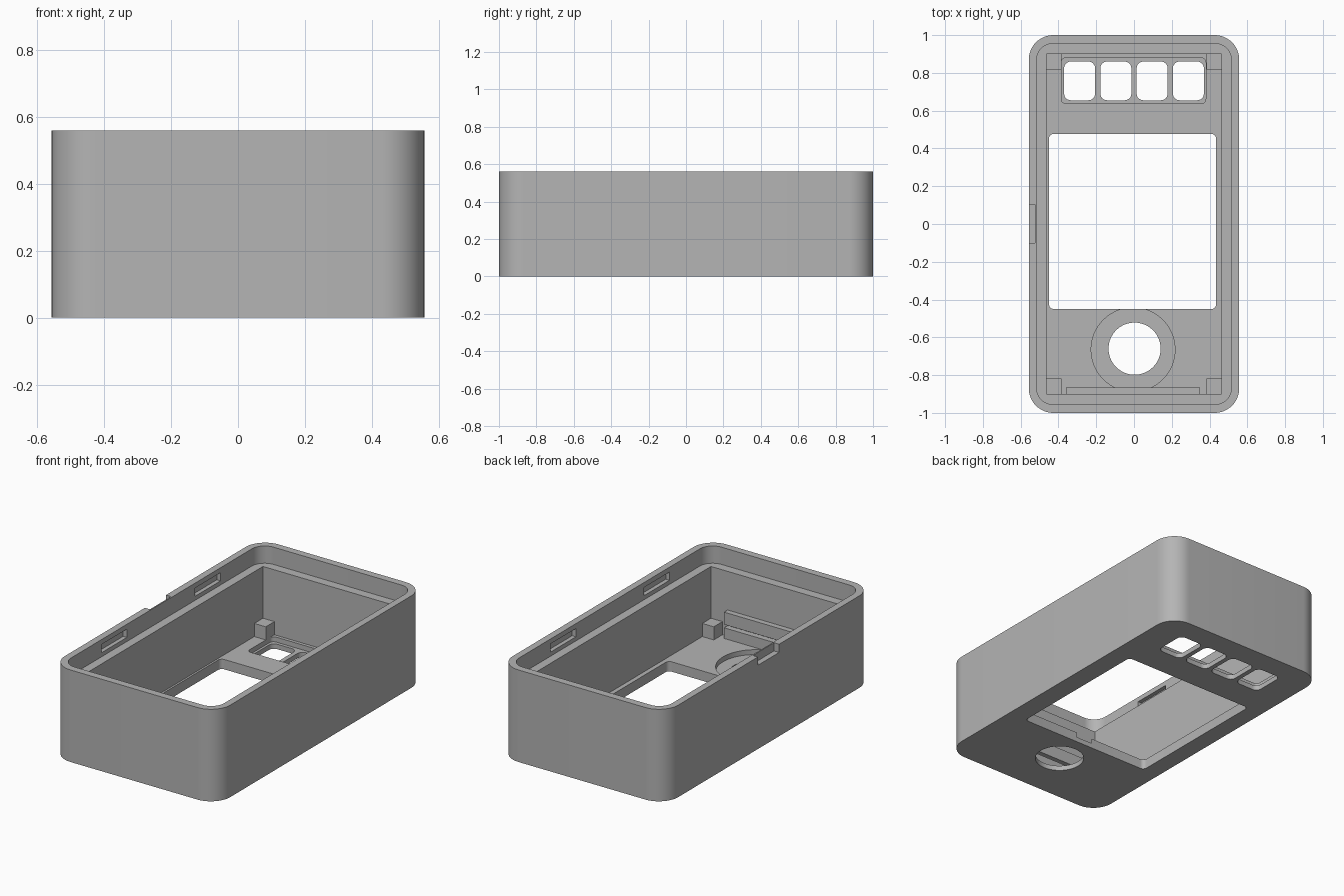
import bpy, bmesh, math

cube = bpy.data.objects.get("Cube")
if cube:
    bpy.data.objects.remove(cube, do_unlink=True)

grey = bpy.data.materials.new("plain grey plastic")
grey.use_nodes = True
colour = (0.46, 0.46, 0.46, 1)
grey.diffuse_color = colour
grey.node_tree.nodes["Principled BSDF"].inputs["Base Color"].default_value = colour

HX, HY, HEIGHT = 0.557, 1.0, 0.56
FLOOR, LEDGE, POCKET = 0.06, 0.455, 0.03
ABOVE = HEIGHT + 0.1


def outline(x0, x1, y0, y1, r, steps):
    """Rounded rectangle, counter-clockwise."""
    if r == 0:
        return [(x0, y0), (x1, y0), (x1, y1), (x0, y1)]
    corners = [(x1 - r, y1 - r), (x0 + r, y1 - r), (x0 + r, y0 + r), (x1 - r, y0 + r)]
    return [(cx + r * math.cos(a), cy + r * math.sin(a))
            for q, (cx, cy) in enumerate(corners)
            for a in [(q + i / steps) * math.pi / 2 for i in range(steps + 1)]]


def prism(name, points, z0, z1):
    """Extrude a closed outline upwards."""
    bm = bmesh.new()
    face = bm.faces.new([bm.verts.new((x, y, z0)) for x, y in points])
    top = bmesh.ops.extrude_face_region(bm, geom=[face])["geom"]
    bmesh.ops.translate(bm, vec=(0, 0, z1 - z0),
                        verts=[v for v in top if isinstance(v, bmesh.types.BMVert)])
    bmesh.ops.recalc_face_normals(bm, faces=bm.faces[:])
    mesh = bpy.data.meshes.new(name)
    bm.to_mesh(mesh)
    bm.free()
    mesh.materials.append(grey)
    ob = bpy.data.objects.new(name, mesh)
    bpy.context.collection.objects.link(ob)
    return ob


def block(name, x0, x1, y0, y1, z0, z1, r=0, steps=6):
    return prism(name, outline(x0, x1, y0, y1, r, steps), z0, z1)


def disc(name, x, y, r, z0, z1):
    n = 64
    pts = [(x + r * math.cos(i * math.tau / n), y + r * math.sin(i * math.tau / n))
           for i in range(n)]
    return prism(name, pts, z0, z1)


def activate(ob):
    bpy.ops.object.select_all(action='DESELECT')
    ob.select_set(True)
    bpy.context.view_layer.objects.active = ob


def cut(target, cutter):
    """Subtract the cutter, then throw it away."""
    cutter.hide_render = True
    mod = target.modifiers.new("cut", 'BOOLEAN')
    mod.operation = 'DIFFERENCE'
    mod.solver = 'EXACT'
    mod.object = cutter
    activate(target)
    bpy.ops.object.modifier_apply(modifier=mod.name)
    bpy.data.objects.remove(cutter, do_unlink=True)


# Outer shell, with the lid recess and the main cavity
shell = block("case_shell", -HX, HX, -HY, HY, 0, HEIGHT, 0.13, 14)
cut(shell, block("lid_recess", -0.515, 0.515, -0.955, 0.955, LEDGE, ABOVE, 0.085, 12))
cut(shell, block("cavity", -0.462, 0.462, -0.9, 0.9, FLOOR, ABOVE))

# Screen window
cut(shell, block("screen_window", -0.45, 0.435, -0.45, 0.477, -0.1, 0.2, 0.025))

# Button pocket and four button openings
cut(shell, block("button_pocket", -0.385, 0.38, 0.637, 0.88, POCKET, 0.2, 0.025))
for i in range(4):
    cx = -0.288 + i * 0.192
    cut(shell, block("button_hole", cx - 0.082, cx + 0.082, 0.655, 0.86, -0.1, 0.2, 0.035))

# Round opening with its counterbore
cut(shell, disc("round_pocket", -0.005, -0.665, 0.222, POCKET, 0.2))
cut(shell, disc("round_hole", 0.003, -0.66, 0.138, -0.1, 0.2))

# Snap slots inside both long walls
for side in (-1, 1):
    for y in (-0.455, 0.445):
        x0, x1 = sorted((side * 0.5, side * 0.54))
        cut(shell, block("snap_slot", x0, x1, y - 0.122, y + 0.122, 0.48, 0.53))

# Pry notch on the outside of one rim
cut(shell, block("pry_notch", -0.6, -0.523, -0.1, 0.103, HEIGHT - 0.05, ABOVE))

activate(shell)
bpy.ops.object.shade_smooth_by_angle(angle=math.radians(30))

# Corner posts, slightly sunk into the walls and floor
for sx, side in ((-1, "right"), (1, "left")):
    for sy, end in ((-1, "front"), (1, "back")):
        x0, x1 = sorted((sx * 0.385, sx * 0.468))
        y0, y1 = sorted((sy * 0.817, sy * 0.905))
        block(f"{end}_{side}_post", x0, x1, y0, y1, FLOOR - 0.01, 0.14)

# Slotted rail along the front wall
block("lower_rail", -0.36, 0.35, -0.905, -0.866, POCKET - 0.01, 0.125)
block("upper_rail", -0.36, 0.35, -0.905, -0.866, 0.145, 0.22)
